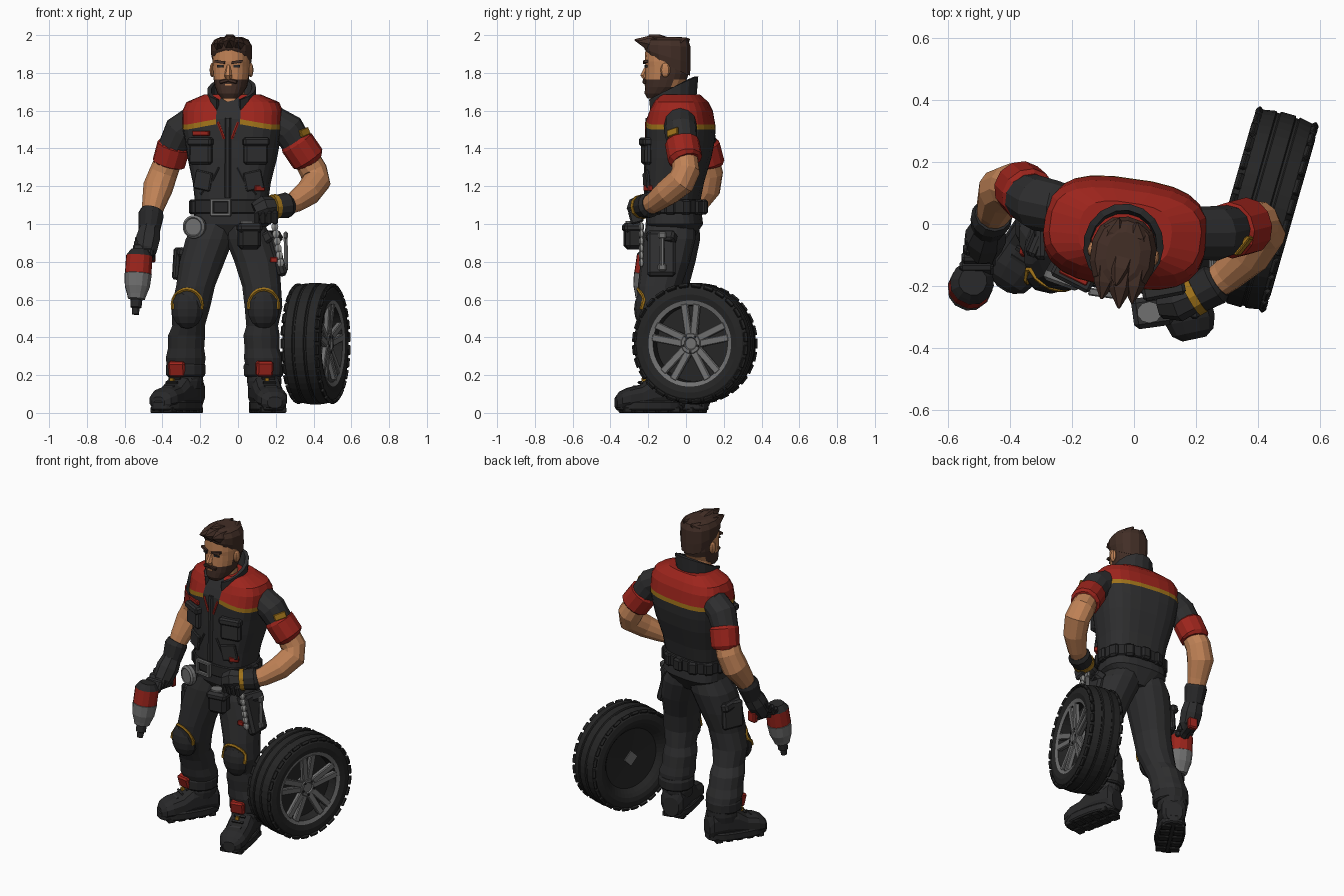
import bpy, bmesh, math
from mathutils import Vector, Matrix
from mathutils.bvhtree import BVHTree

if "Cube" in bpy.data.objects:
    bpy.data.objects.remove(bpy.data.objects["Cube"])

I = Matrix.Identity(4)
T = Matrix.Translation
def R(deg, axis): return Matrix.Rotation(math.radians(deg), 4, axis)

def material(name, *rgb):
    m = bpy.data.materials.new(name)
    m.diffuse_color = [((c / 255 + .055) / 1.055) ** 2.4 for c in rgb] + [1]
    m.use_nodes = True
    m.node_tree.nodes["Principled BSDF"].inputs["Base Color"].default_value = m.diffuse_color
    return m
SUIT = material("charcoal cloth", 46, 46, 47)
RED = material("red cloth", 156, 36, 28)
GOLD = material("gold trim", 160, 115, 26)
SKIN = material("skin", 192, 130, 86)
HAIR = material("brown hair", 66, 46, 38)
STEEL = material("steel grey", 112, 112, 112)
DARK = material("dark leather", 40, 40, 41)
TYRE = material("tyre rubber", 37, 37, 37)
SILVER = material("light metal", 145, 145, 143)

def finish(name, bm, mats, rule=None, frame=I):
    mats = mats if isinstance(mats, list) else [mats]
    bmesh.ops.recalc_face_normals(bm, faces=bm.faces)
    if rule:
        for f in bm.faces:
            f.material_index = rule(f.calc_center_median())
    bm.transform(frame)
    me = bpy.data.meshes.new(name)
    bm.to_mesh(me)
    bm.free()
    for m in mats:
        me.materials.append(m)
    ob = bpy.data.objects.new(name, me)
    bpy.context.collection.objects.link(ob)
    return ob

def skin(name, rings, mats, rule=None, frame=I):
    """Bridge a list of point rings and cap both ends."""
    bm = bmesh.new()
    vs = [[bm.verts.new(p) for p in r] for r in rings]
    n = len(rings[0])
    for a, b in zip(vs, vs[1:]):
        for i in range(n):
            j = (i + 1) % n
            bm.faces.new((a[i], a[j], b[j], b[i]))
    bm.faces.new(vs[0][::-1])
    bm.faces.new(vs[-1])
    return finish(name, bm, mats, rule, frame)

def loft(name, rings, mats, n=16, p=2.0, frame=I, rule=None, warp=None):
    """Rings are (cx, cy, cz, rx, ry[, tilt]) in the xy plane."""
    out = []
    for r in rings:
        cx, cy, cz, rx, ry = r[:5]
        tilt = r[5] if len(r) > 5 else 0
        pts = []
        for i in range(n):
            a = 2 * math.pi * (i + .5) / n
            c, s = math.cos(a), math.sin(a)
            x = math.copysign(abs(c) ** (2 / p), c) * rx
            y = math.copysign(abs(s) ** (2 / p), s) * ry
            v = Vector((cx + x, cy + y, cz + tilt * y))
            if warp:
                v.z += warp(v)
            pts.append(v)
        out.append(pts)
    return skin(name, out, mats, rule, frame)

def tube(name, path, mats, n=12, frame=I):
    """Path points are (x, y, z, radius)."""
    P = [Vector(p[:3]) for p in path]
    rings, q, old = [], None, None
    for k, p in enumerate(P):
        t = (P[min(k + 1, len(P) - 1)] - P[max(k - 1, 0)]).normalized()
        q = t.to_track_quat('Z', 'Y') if q is None else old.rotation_difference(t) @ q
        old = t
        ang = [2 * math.pi * i / n for i in range(n)]
        rings.append([p + q @ Vector((math.cos(a), math.sin(a), 0)) * path[k][3] for a in ang])
    return skin(name, rings, mats, None, frame)

def boxes(name, items, mat, bevel=0.0, frame=I):
    """Items are (matrix, size)."""
    bm = bmesh.new()
    for M, s in items:
        bmesh.ops.create_cube(bm, size=1, matrix=M @ Matrix.Diagonal((*s, 1)))
    if bevel:
        bmesh.ops.bevel(bm, geom=bm.edges[:], offset=bevel, segments=1, affect='EDGES', clamp_overlap=True)
    return finish(name, bm, mat, None, frame)

def ball(name, loc, s, mat, frame=I, n=12):
    bm = bmesh.new()
    bmesh.ops.create_uvsphere(bm, u_segments=n, v_segments=8, radius=1, matrix=T(loc) @ Matrix.Diagonal((*s, 1)))
    return finish(name, bm, mat, None, frame)

def along(a, b):
    M = (Vector(b) - Vector(a)).to_track_quat('Z', 'Y').to_matrix().to_4x4()
    return T(a) @ M

def hit(ob, origin, d):
    tree = BVHTree.FromPolygons([v.co for v in ob.data.vertices], [p.vertices for p in ob.data.polygons])
    p, nrm, _, _ = tree.ray_cast(Vector(origin), Vector(d))
    return (p, nrm) if p else (Vector(origin) + Vector(d) * 1.85, -Vector(d))

def place(ob, origin, d):
    """Frame on a surface: x across, y up, z outward."""
    p, nrm = hit(ob, origin, d)
    u = Vector((0, 0, 1)) - nrm * nrm.z
    u.normalize()
    M = Matrix((u.cross(nrm), u, nrm)).transposed().to_4x4()
    M.translation = p
    return M

def decal(name, ob, origin, d, size, mat, roll=0, bevel=.004):
    return boxes(name, [(place(ob, origin, d) @ R(roll, 'Z'), size)], mat, bevel)

# ---- torso, turned a little to its right
TORSO = T((-.03, -.04, 0)) @ R(-8, 'Z')
FWD = TORSO.to_3x3() @ Vector((0, 1, 0))
def front(x, z): return TORSO @ Vector((x, -2, z))
def slope(v): return .18 * max(0, .22 - abs(v.x)) if v.y < -.03 and 1.46 < v.z < 1.58 else 0
def yoke(c):
    z = c.z - slope(c)
    if z < 1.5 or (c.y < -.03 and abs(c.x) < .065):
        return 0
    return 1 if z < 1.527 else 2
torso = loft("torso", [(0, -.02, .91, .09, .09), (0, -.02, 1.0, .2, .145), (0, -.03, 1.12, .192, .14),
    (0, -.02, 1.22, .205, .15), (0, 0, 1.35, .235, .168), (0, .01, 1.44, .25, .175), (0, .012, 1.5, .262, .177),
    (0, .012, 1.527, .264, .175), (0, .015, 1.6, .264, .158), (0, .015, 1.645, .245, .135), (0, .01, 1.685, .15, .1)],
    [SUIT, GOLD, RED], 24, 2.9, TORSO, yoke, slope)
def seam(name, pts, r, mat):
    tube(name, [(*hit(torso, front(x, z), FWD)[0], r) for x, z in pts], mat, 6)
seam("front_placket", [(0, 1.14 + .06 * i) for i in range(8)], .017, SUIT)
for s in (-1, 1):
    seam("red_collar_trim", [(s * .055, 1.54), (s * .035, 1.49), (s * .02, 1.45)], .008, RED)
    seam("waist_seam", [(s * .05, 1.3), (s * .09, 1.22), (s * .15, 1.16)], .008, DARK)
    decal("chest_pocket", torso, front(s * .147, 1.38), FWD, (.13, .13, .04), SUIT, 0, .012)
    decal("chest_pocket_flap", torso, front(s * .147, 1.435), FWD, (.14, .045, .06), SUIT, 0, .01)
    decal("lower_pocket", torso, front(s * .135, 1.23), FWD, (.1, .1, .02), SUIT, s * 12, .006)
decal("red_chest_label", torso, front(-.145, 1.48), FWD, (.1, .026, .02), RED)
decal("red_waist_tag", torso, front(.16, 1.19), FWD, (.06, .03, .036), RED)

# ---- collar and neck
band = []
for i in range(15):
    a = math.radians(-150 + 300 * i / 14)
    f = (1 - math.cos(a)) / 2
    zb, zt = 1.655 - .09 * f, 1.78 - .13 * f
    band.append([(math.sin(a) * rx, math.cos(a) * ry - .03, z) for rx, ry, z in
                 ((.125, .125, zb), (.13, .136, zt), (.108, .115, zt), (.1, .1, zb))])
skin("collar", band, SUIT, None, TORSO)
tube("neck", [(-.04, -.08, 1.58, .085), (-.038, -.078, 1.66, .078), (-.035, -.08, 1.76, .07)], SKIN)

# ---- head
HEAD = T((-.035, -.1, 0)) @ R(-8, 'Z')
def face(c):
    if c.z > 1.925 or (c.z > 1.78 and c.y > .03) or (c.z < 1.765 and c.y < .03):
        return 1
    return 1 if -.02 < c.y < .03 and c.z < 1.8 else 0
loft("head", [(0, -.075, 1.665, .04, .03), (0, -.045, 1.69, .066, .074), (0, -.018, 1.725, .084, .1),
    (0, -.006, 1.765, .092, .11), (0, 0, 1.8, .097, .115), (0, 0, 1.835, .099, .114), (0, 0, 1.86, .1, .118),
    (0, 0, 1.925, .096, .115), (0, 0, 1.96, .075, .09)], [SKIN, HAIR], 20, 2.2, HEAD, face)
tube("nose", [(0, -.1, 1.845, .012), (0, -.125, 1.785, .02), (0, -.11, 1.77, .018)], SKIN, 6, HEAD)
boxes("moustache", [(T((s * .022, -.115, 1.757)) @ R(s * 14, 'Y'), (.05, .02, .02)) for s in (-1, 1)], HAIR, .004, HEAD)
boxes("mouth", [(T((0, -.112, 1.736)), (.036, .012, .008))], SKIN, 0, HEAD)
for s in (-1, 1):
    ball("ear", (s * .103, .005, 1.815), (.014, .026, .038), SKIN, HEAD, 8)
    boxes("eyebrow", [(T((s * .045, -.11, 1.858)) @ R(-s * 8, 'Y') @ R(s * 14, 'Z'), (.058, .02, .014))], HAIR, 0, HEAD)
    boxes("eye", [(T((s * .043, -.106, 1.835)) @ R(s * 14, 'Z'), (.034, .012, .011))], DARK, 0, HEAD)
loft("hair_cap", [(0, .005, 1.85, .1, .118, -.55), (0, .002, 1.89, .107, .123, -.3), (0, 0, 1.945, .107, .125, -.05),
    (0, 0, 1.975, .09, .112), (0, 0, 1.99, .055, .075)], HAIR, 14, 2.3, HEAD)
for x, y, z, tx, ty, tz, r in ((0, -.05, 1.95, .01, -.172, 1.975, .05), (-.045, -.05, 1.945, -.05, -.15, 1.96, .045),
        (.045, -.05, 1.945, .05, -.15, 1.965, .045), (.0, -.02, 1.95, -.01, -.1, 2.0, .05),
        (.04, .05, 1.94, .03, .11, 1.985, .05), (-.04, .05, 1.94, -.03, .115, 1.98, .05)):
    tube("hair_tuft", [(x, y, z, r), ((x + tx) / 2, (y + ty) / 2, (z + tz) / 2, r * .75), (tx, ty, tz, .004)], HAIR, 6, HEAD)

# ---- arms: sleeve, rolled cuff, bare forearm
arms = {
    "right": ([(-.2, .05, 1.53, .07), (-.255, .055, 1.53, .085), (-.305, .065, 1.495, .088), (-.35, .09, 1.4, .078)],
              [(-.335, .088, 1.425, .078), (-.34, .092, 1.412, .09), (-.367, .118, 1.32, .088), (-.37, .12, 1.305, .075)],
              [(-.355, .1, 1.37, .07), (-.395, .12, 1.27, .076), (-.425, .105, 1.19, .08), (-.448, .05, 1.1, .062), (-.46, .02, 1.04, .05)]),
    "left": ([(.15, -.03, 1.53, .07), (.21, -.03, 1.53, .086), (.265, -.03, 1.5, .088), (.33, -.015, 1.4, .078)],
             [(.305, -.02, 1.445, .08), (.312, -.02, 1.43, .092), (.37, -.005, 1.345, .092), (.38, 0, 1.33, .076)],
             [(.35, -.01, 1.37, .07), (.4, 0, 1.28, .075), (.415, -.025, 1.225, .076), (.37, -.1, 1.165, .07), (.3, -.165, 1.115, .056), (.24, -.21, 1.09, .048)])}
for side, (a, b, c) in arms.items():
    sleeve = tube(side + "_sleeve", a, SUIT)
    tube(side + "_rolled_cuff", b, RED)
    tube(side + "_forearm", c, SKIN)
decal("sleeve_badge", sleeve, (2, -.07, 1.485), (-1, 0, 0), (.075, .04, .016), GOLD, 15)

# ---- gloves
tube("right_glove_cuff", [(-.455, .03, 1.07, .06), (-.46, .02, 1.05, .068), (-.47, -.01, .96, .056)], DARK)
tube("right_glove", [(-.468, -.005, .98, .055), (-.478, -.04, .92, .068), (-.488, -.075, .86, .062), (-.49, -.085, .82, .04)], SUIT, 8)
boxes("right_fingers", [(T((-.49 - .006 * i, -.06 - .028 * i, .9 - .022 * i)) @ R(-25, 'X'), (.11, .034, .075)) for i in range(4)], SUIT, .01)
tube("left_glove_cuff", [(.275, -.185, 1.105, .055), (.26, -.195, 1.1, .068), (.19, -.235, 1.09, .06)], DARK)
tube("gold_glove_band", [(.205, -.225, 1.093, .066), (.182, -.238, 1.09, .066)], GOLD)
tube("left_glove", [(.19, -.23, 1.09, .055), (.14, -.25, 1.085, .066), (.09, -.255, 1.065, .05)], SUIT, 8)
boxes("left_fingers", [(T((.1 + .032 * i, -.265, 1.04)) @ R(15, 'X'), (.03, .07, .075)) for i in range(4)], SUIT, .009)

# ---- power driver hanging from the right hand
DRILL = along((-.52, -.185, .865), (-.543, -.235, .52))
loft("driver_body", [(0, 0, r[0], r[1], r[1]) for r in ((0, .045), (.02, .06), (.035, .07), (.13, .07), (.132, .072), (.2, .066),
     (.24, .052), (.265, .045), (.27, .03), (.31, .03), (.315, .02), (.348, .018))], [DARK, RED, STEEL], 12, 2.2, DRILL,
     lambda c: 0 if c.z < .03 else 1 if c.z < .13 else 2 if c.z < .268 else 0)
tube("driver_handle", [(-.47, -.03, .83, .035), (-.49, -.1, .825, .032), (-.52, -.19, .81, .036)], DARK, 8)
boxes("driver_base", [(T((-.468, -.02, .83)) @ R(-12, 'Z'), (.06, .035, .07))], RED, .008)

# ---- legs, knee pads, shin patches
legs = {
    "right": [(-.12, -.06, 1.0, .11, .13), (-.15, -.065, .92, .13, .14), (-.19, -.08, .8, .122, .13), (-.225, -.1, .67, .105, .115),
              (-.25, -.1, .56, .105, .108), (-.262, -.07, .46, .088, .098), (-.272, -.04, .41, .1, .104), (-.275, -.02, .34, .098, .102),
              (-.277, -.005, .29, .108, .106), (-.277, .01, .24, .1, .1), (-.277, .02, .16, .08, .085)],
    "left": [(.03, -.08, 1.0, .11, .13), (.06, -.09, .92, .13, .14), (.1, -.11, .8, .122, .13), (.125, -.14, .67, .105, .115),
             (.135, -.15, .56, .102, .108), (.128, -.13, .46, .086, .098), (.125, -.12, .41, .098, .104), (.127, -.11, .34, .094, .102),
             (.135, -.105, .29, .106, .106), (.138, -.1, .24, .098, .1), (.138, -.1, .16, .08, .085)]}
leg = {}
for side, rings in legs.items():
    ob = leg[side] = loft(side + "_leg", rings, SUIT, 14, 2.2)
    kx, ky = rings[4][0] + (-.018 if side == "right" else 0), rings[4][1]
    pad = ball(side + "_knee_pad", (kx, ky - .06, .55), (.088, .065, .105), DARK, n=10)
    path = []
    for i in range(13):
        a = math.radians(-15 + 210 * i / 12)
        x, z = kx + .078 * math.cos(a), .57 + .085 * math.sin(a)
        y = min(hit(o, (x, -2, z), (0, 1, 0))[0].y for o in (ob, pad))
        path.append((x, y + .002, z, .011))
    tube(side + "_knee_stripe", path, GOLD, 6)
    ax, ay = rings[8][0], rings[8][1]
    decal(side + "_red_shin_patch", ob, (ax + (-.045 if side == "right" else .005), -2, .235), (0, 1, 0), (.09, .08, .05), RED, 0, .01)
    loft(side + "_ankle_strap", [(ax, ay + .01, z, r, r) for z, r in ((.19, .096), (.2, .106), (.25, .108), (.265, .1))], DARK, 14)

# ---- boots
for side, loc, yaw, L in (("right", (-.28, .015, 0), -33, .19), ("left", (.14, -.115, 0), 12, .18)):
    F = T(loc) @ R(yaw, 'Z')
    loft(side + "_boot_upper", [(0, h, d, rx, ry) for d, h, rx, ry in ((-.105, .085, .05, .06), (-.085, .11, .072, .09), (0, .12, .08, .1),
         (.07, .11, .08, .09), (.13, .085, .08, .065), (.2, .075, .083, .058), (.24, .065, .07, .048), (.262, .055, .04, .03))],
         DARK, 12, 2.5, F @ R(90, 'X'))
    loft(side + "_boot_sole", [(0, -.08, z, w, L + e) for z, w, e in ((.012, .08, -.01), (.02, .086, 0), (.055, .087, 0), (.064, .081, -.008))], DARK, 20, 2.6, F)
    boxes(side + "_sole_lugs", [(T((s * .04, .05 - .065 * i, .015)), (.06, .045, .03)) for s in (-1, 1) for i in range(5)], TYRE, .004, F)
    loft(side + "_boot_collar", [(0, 0, .13, .086, .093), (0, .005, .17, .092, .098), (0, .01, .2, .088, .092)], DARK, 14, 2, F)
    boxes(side + "_boot_laces", [(T((0, -.1 - .03 * i, .185 - .024 * i)) @ R(35, 'X'), (.07, .012, .012)) for i in range(3)], SUIT, 0, F)
    boxes(side + "_gold_eyelet", [(T((-.01, -.11, .175)), (.02, .02, .02))], GOLD, 0, F)

# ---- belt with buckle, pouches and tools
loft("belt", [(0, -.025, z, .212 + e, .158 + e) for z, e in ((1.055, -.006), (1.06, 0), (1.125, 0), (1.13, -.006))], DARK, 24, 2.4, TORSO)
boxes("belt_pouches", [(T((.205 * math.sin(a), .158 * math.cos(a) - .025, 1.09)) @ R(-math.degrees(a), 'Z'), (.062, .045, .08))
      for a in [math.radians(-115 + 230 * i / 8) for i in range(9)]], DARK, .012, TORSO)
boxes("buckle", [(T((-.035 + x, -.192, 1.088 + z)), s) for x, z, s in ((0, .038, (.11, .025, .018)), (0, -.038, (.11, .025, .018)),
      (-.047, 0, (.018, .025, .09)), (.047, 0, (.018, .025, .09)))], STEEL, .004, TORSO)
G = T((-.228, -.17, .985)) @ R(-20, 'Z') @ R(90, 'X')
loft("tape_measure", [(0, 0, z, r, r) for z, r in ((-.04, .055), (.0, .062), (.02, .062), (.03, .05), (.026, .045))],
     [DARK, STEEL], 16, 2, G, lambda c: int(c.z > .005))
boxes("hip_pouch", [(T((.06, -.28, .935)) @ R(8, 'Z'), (.12, .09, .14))], DARK, .02)
boxes("hip_pouch_flap", [(T((.06, -.283, .98)) @ R(8, 'Z'), (.13, .1, .05))], SUIT, .015)
loft("steel_cup", [(.05, -.285, z, .04, .035) for z in (.98, 1.015)], STEEL, 10)
decal("left_cargo_pocket", leg["left"], (2, -.13, .84), (-1, 0, 0), (.15, .24, .05), SUIT, 0, .015)
decal("left_pocket_flap", leg["left"], (2, -.13, .93), (-1, 0, 0), (.16, .06, .065), SUIT, 0, .012)
decal("right_cargo_pocket", leg["right"], (-2, -.04, .79), (1, 0, 0), (.14, .17, .035), SUIT, 0, .012)
decal("right_pocket_flap", leg["right"], (-2, -.04, .85), (1, 0, 0), (.15, .05, .05), SUIT, 0, .012)
tube("wrench_shaft", [(.252, -.125, .94, .012), (.255, -.125, .78, .012)], STEEL, 6)
boxes("wrench_ends", [(T((.253, -.125, z)), (.022, .045, .04)) for z in (.94, .77)], STEEL, .008)
for i in range(6):
    ball("chain_link", (.195 + .006 * i, -.235, .985 - .038 * i), (.021, .014, .024), SILVER, n=6)
boxes("red_tool_tag", [(T((.19, -.24, .81)), (.04, .02, .03))], RED, .004)

# ---- spare wheel leaning beside the left leg
WHEEL = T((.41, .047, .367)) @ R(-16, 'Z') @ R(90, 'Y')
prof = ((-.055, .04), (-.06, .19), (-.085, .215), (-.1, .235), (-.106, .26), (-.1, .29), (-.083, .312), (-.04, .32), (-.036, .315), (-.028, .315),
        (-.024, .322), (.024, .322), (.028, .315), (.036, .315), (.04, .32), (.083, .312), (.1, .29), (.106, .26), (.1, .236), (.098, .228),
        (.09, .205), (.03, .2), (.03, .04))
def rim(c):
    r = math.hypot(c.x, c.y)
    return 1 if c.z > .085 and .2 < r < .2315 else 0
loft("tyre", [(0, 0, z, r, r) for z, r in prof], [TYRE, STEEL], 48, 2, WHEEL, rim)
boxes("tread_blocks", [(R(360 * (i + (s > 0) * .5) / 28, 'Z') @ T((.3, 0, s * .084)) @ R(s * 38, 'Y'), (.02, .052, .042))
      for s in (-1, 1) for i in range(28)], TYRE, .003, WHEEL)
boxes("wheel_spokes", [(R(72 * i + 180, 'Z') @ T((.125, s * .024, .072)) @ R(s * 7, 'Z') @ R(-5, 'Y'), (.175, .04, .03))
      for i in range(5) for s in (-1, 1)], STEEL, .005, WHEEL)
loft("wheel_hub", [(0, 0, z, r, r) for z, r in ((.03, .06), (.075, .06), (.085, .052), (.085, .035), (.078, .03))], STEEL, 12, 2, WHEEL)
boxes("wheel_nuts", [(R(72 * i, 'Z') @ T((.043, 0, .086)), (.012, .012, .008)) for i in range(5)], DARK, 0, WHEEL)
boxes("inner_hub_plate", [(T((0, 0, -.058)) @ R(45, 'Z'), (.07, .07, .008))], STEEL, 0, WHEEL)
